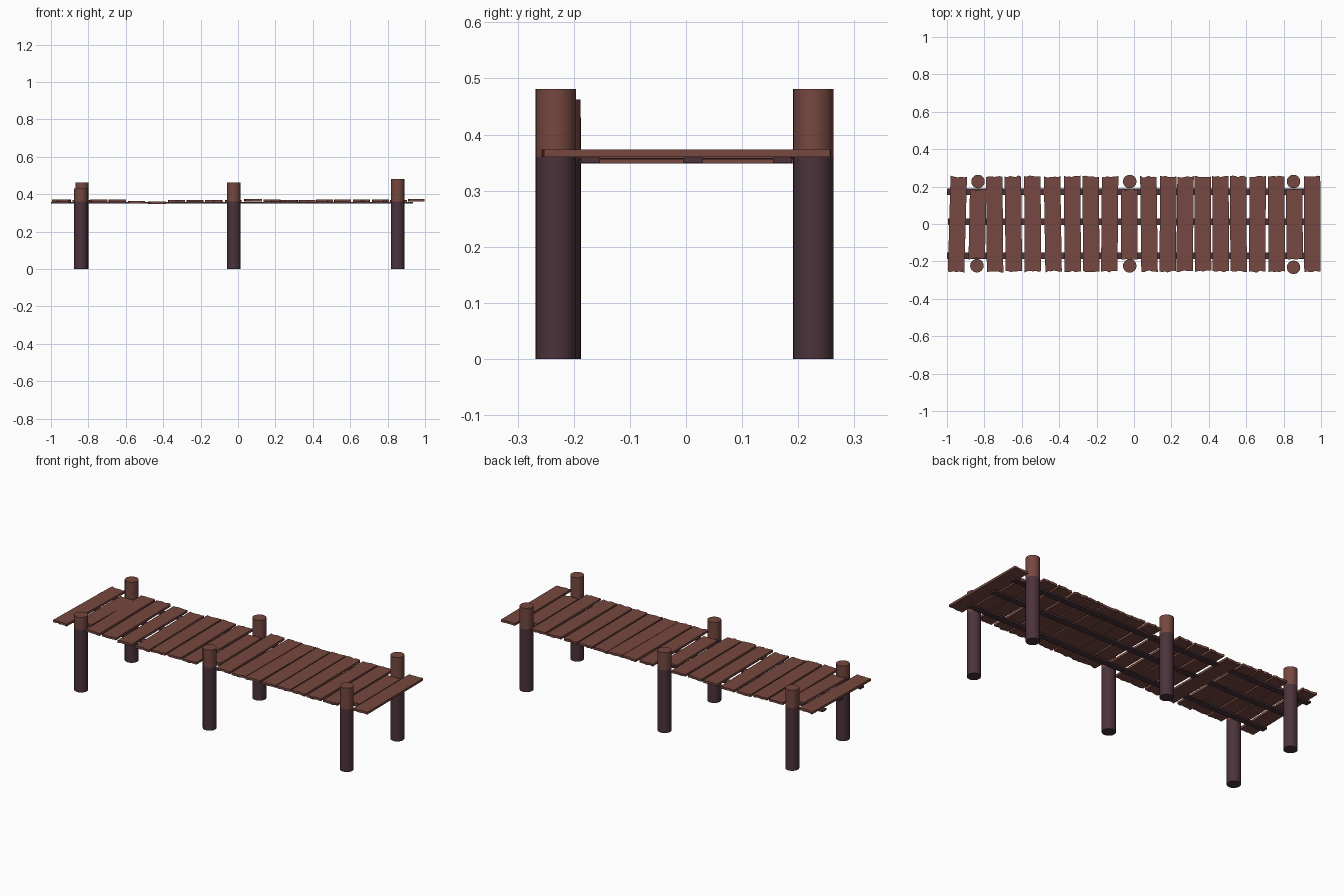
import bpy, bmesh, math, random
from mathutils import Matrix, Vector

if "Cube" in bpy.data.objects:
    bpy.data.objects.remove(bpy.data.objects["Cube"])

random.seed(7)


def material(name, rgb):
    m = bpy.data.materials.new(name)
    m.diffuse_color = (*rgb, 1)
    m.use_nodes = True
    m.node_tree.nodes["Principled BSDF"].inputs["Base Color"].default_value = m.diffuse_color
    return m


brown = material("brown wood", (0.180, 0.064, 0.050))
dark = material("dark wet wood", (0.070, 0.033, 0.043))


def finish(bm, name, mats):
    bmesh.ops.recalc_face_normals(bm, faces=bm.faces)
    me = bpy.data.meshes.new(name)
    bm.to_mesh(me)
    bm.free()
    for m in mats:
        me.materials.append(m)
    ob = bpy.data.objects.new(name, me)
    bpy.context.collection.objects.link(ob)
    return ob


# Deck plank: outline with ragged ends, extruded down
def plank(i, x, width, top, y0, y1, turn, thick=0.013):
    n = 6
    ragged = lambda: random.uniform(-0.005, 0.005)
    us = [-width / 2 + width * k / n for k in range(n + 1)]
    outline = [(u, y0 + ragged()) for u in us] + [(u, y1 + ragged()) for u in reversed(us)]
    bm = bmesh.new()
    face = bm.faces.new([bm.verts.new((u, v, top - thick)) for u, v in outline])
    ext = bmesh.ops.extrude_face_region(bm, geom=[face])
    up = [g for g in ext["geom"] if isinstance(g, bmesh.types.BMVert)]
    bmesh.ops.translate(bm, verts=up, vec=(0, 0, thick))
    bmesh.ops.transform(bm, verts=bm.verts,
                        matrix=Matrix.Translation((x, 0, 0)) @ Matrix.Rotation(math.radians(turn), 4, 'Z'))
    finish(bm, f"deck_plank_{i + 1}", [brown])


# x centre, top height, turn in degrees
planks = [(-0.944, .371, -1.6), (-0.837, .370, -1.2), (-0.745, .372, 0.5), (-0.645, .371, 0.6),
          (-0.542, .364, 0.3), (-0.434, .361, 0.9), (-0.329, .368, 0.4), (-0.230, .370, 0.5),
          (-0.130, .368, -0.5), (-0.025, .369, 0.3), (0.080, .373, 0.7), (0.182, .371, -0.5),
          (0.273, .370, -0.6), (0.368, .369, 0.3), (0.463, .371, 0.2), (0.558, .372, 0.4),
          (0.660, .371, -0.3), (0.762, .372, 0.5), (0.858, .370, 0.3), (0.953, .373, 0.3)]
for i, (x, top, turn) in enumerate(planks):
    half = 0.186 if i in (1, 9, 18) else 0.254      # shorter between posts
    plank(i, x, 0.088, top, -half, half, turn)

# Stringers under the deck
for name, y, x0, x1 in (("front", -0.170, -1.0, 0.935), ("middle", 0.012, -0.995, 0.935),
                        ("back", 0.172, -1.0, 0.935)):
    bm = bmesh.new()
    bmesh.ops.create_cube(bm, size=1)
    bmesh.ops.scale(bm, verts=bm.verts, vec=(x1 - x0, 0.034, 0.010))
    bmesh.ops.translate(bm, verts=bm.verts, vec=((x0 + x1) / 2, y, 0.354))
    finish(bm, f"{name}_stringer", [dark])


# Round posts: dark below the deck line, brown above
def post(name, x, y, height, r=0.036, split=0.36):
    bm = bmesh.new()
    bmesh.ops.create_cone(bm, cap_ends=True, segments=32, radius1=r, radius2=r, depth=height,
                          matrix=Matrix.Translation((x, y, height / 2)))
    bmesh.ops.bisect_plane(bm, geom=bm.verts[:] + bm.edges[:] + bm.faces[:],
                           plane_co=Vector((0, 0, split)), plane_no=Vector((0, 0, 1)))
    for f in bm.faces:
        f.material_index = 0 if f.calc_center_median().z > split else 1
        f.smooth = abs(f.normal.z) < 0.5
    for e in bm.edges:
        if any(len(f.verts) > 4 for f in e.link_faces):
            e.smooth = False
    finish(bm, name, [brown, dark])


post("front_left_post", -0.840, -0.223, 0.430)
post("back_left_post", -0.834, 0.227, 0.462)
post("front_middle_post", -0.023, -0.224, 0.462)
post("back_middle_post", -0.023, 0.227, 0.461)
post("front_right_post", 0.853, -0.232, 0.481)
post("back_right_post", 0.853, 0.227, 0.481)
